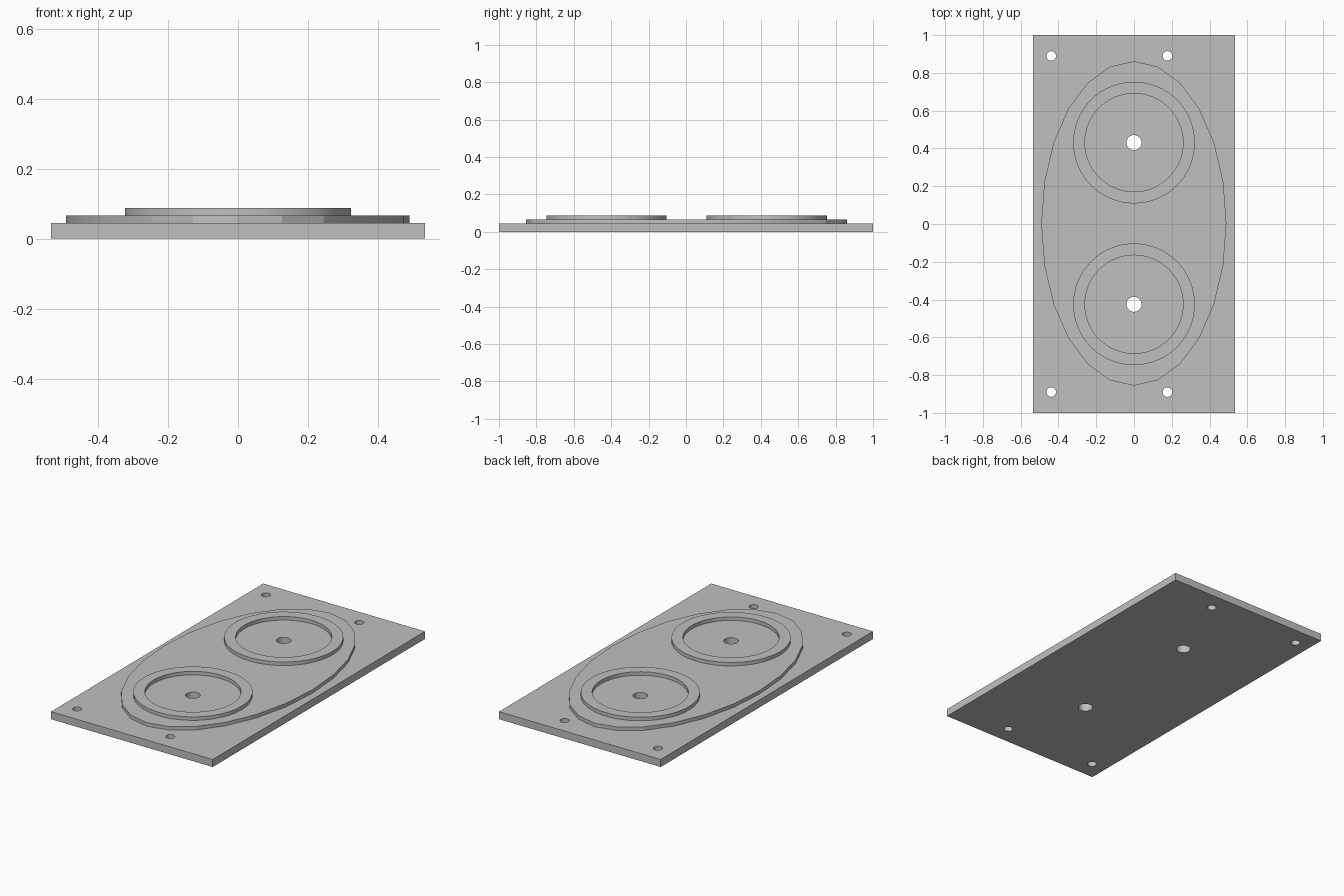
import bpy
import math

if "Cube" in bpy.data.objects:
    bpy.data.objects.remove(bpy.data.objects["Cube"], do_unlink=True)

PLATE_TOP, PAD_TOP, RING_TOP = 0.045, 0.066, 0.087
SINK = 0.004
BOSSES = [("front", -0.425), ("back", 0.431)]

grey = bpy.data.materials.new("plain grey")
grey.use_nodes = True
colour = (0.53, 0.53, 0.53, 1)
grey.diffuse_color = colour
grey.node_tree.nodes["Principled BSDF"].inputs["Base Color"].default_value = colour


def finish(obj, name):
    obj.name = name
    obj.data.materials.clear()
    obj.data.materials.append(grey)
    return obj


def disc(name, x, y, z0, z1, rx, ry=None, sides=64):
    """Upright elliptical cylinder between two heights."""
    bpy.ops.mesh.primitive_cylinder_add(vertices=sides, radius=1, depth=1,
                                        location=(x, y, (z0 + z1) / 2))
    obj = bpy.context.object
    obj.scale = (rx, ry or rx, z1 - z0)
    bpy.ops.object.transform_apply(location=False, rotation=False, scale=True)
    return finish(obj, name)


def drill(target, x, y, radius, sides=32):
    """Cut a round hole straight through the target."""
    cutter = disc("cutter", x, y, -0.1, 0.2, radius, sides=sides)
    cutter.hide_render = True
    mod = target.modifiers.new("hole", "BOOLEAN")
    mod.operation, mod.solver, mod.object = "DIFFERENCE", "EXACT", cutter
    bpy.context.view_layer.objects.active = target
    bpy.ops.object.modifier_apply(modifier=mod.name)
    bpy.data.objects.remove(cutter, do_unlink=True)


def smooth(obj):
    bpy.ops.object.select_all(action="DESELECT")
    obj.select_set(True)
    bpy.context.view_layer.objects.active = obj
    bpy.ops.object.shade_smooth_by_angle(angle=math.radians(14))


# Base plate
bpy.ops.mesh.primitive_cube_add(size=1, location=(0, 0, PLATE_TOP / 2))
plate = bpy.context.object
plate.scale = (1.067, 2, PLATE_TOP)
bpy.ops.object.transform_apply(location=False, rotation=False, scale=True)
finish(plate, "base_plate")

# Faceted oval pad
pad = disc("oval_pad", -0.001, 0.003, PLATE_TOP - SINK, PAD_TOP, 0.49, 0.859, sides=24)

# Raised rings with a through hole at each centre
for side, y in BOSSES:
    ring = disc(side + "_ring", 0, y, PAD_TOP - SINK, RING_TOP, 0.322)
    drill(ring, 0, y, 0.26, sides=64)
    smooth(ring)
    for part in (plate, pad):
        drill(part, 0, y, 0.04)

# Corner mounting holes
for x in (-0.438, 0.177):
    for y in (-0.89, 0.89):
        drill(plate, x, y, 0.025)

for part in (plate, pad):
    smooth(part)
